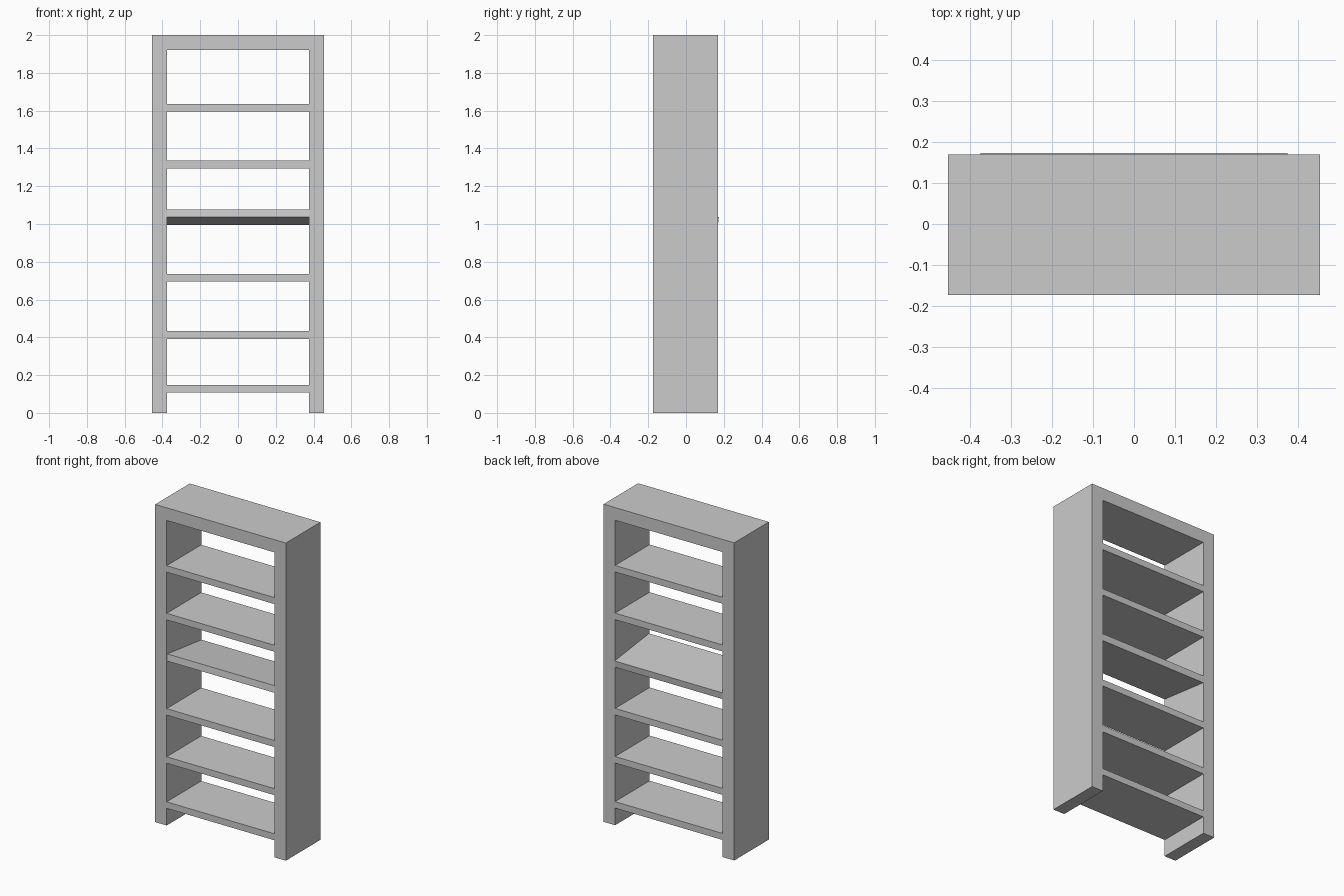
import bpy, bmesh, math

if "Cube" in bpy.data.objects:
    bpy.data.objects.remove(bpy.data.objects["Cube"])

FRONT, BACK = -0.174, 0.17      # depth range of the carcass
OUTER, INNER = 0.455, 0.375     # half widths of the carcass
HEIGHT, TOP_UNDERSIDE = 2.0, 1.92


def finish(bm, name):
    bmesh.ops.recalc_face_normals(bm, faces=bm.faces)
    mesh = bpy.data.meshes.new(name)
    bm.to_mesh(mesh)
    bm.free()
    obj = bpy.data.objects.new(name, mesh)
    bpy.context.collection.objects.link(obj)
    return obj


def board(name, size, location, tilt=0.0):
    bm = bmesh.new()
    bmesh.ops.create_cube(bm, size=1)
    bmesh.ops.scale(bm, vec=size, verts=bm.verts)
    obj = finish(bm, name)
    obj.location = location
    obj.rotation_euler.x = tilt
    return obj


# Carcass: both sides and the top as one extruded arch profile
half = [(INNER, TOP_UNDERSIDE), (INNER, 0), (OUTER, 0), (OUTER, HEIGHT)]
profile = half + [(-x, z) for x, z in reversed(half)]
bm = bmesh.new()
face = bm.faces.new([bm.verts.new((x, FRONT, z)) for x, z in profile])
new = bmesh.ops.extrude_face_region(bm, geom=[face])["geom"]
bmesh.ops.translate(bm, vec=(0, BACK - FRONT, 0),
                    verts=[v for v in new if isinstance(v, bmesh.types.BMVert)])
finish(bm, "carcass")

# Level shelves, flush with the carcass front and back
thickness = 0.041
for i, z in enumerate([0.128, 0.412, 0.715, 1.315, 1.615]):
    board(f"shelf_{i + 1}", (2 * INNER, BACK - FRONT, thickness),
          (0, (FRONT + BACK) / 2, z))

# Middle shelf, tipped down toward the back and poking out slightly
board("tilted_shelf", (2 * INNER, 0.3455, 0.0423), (0, 0, 1.036), math.radians(-7))
